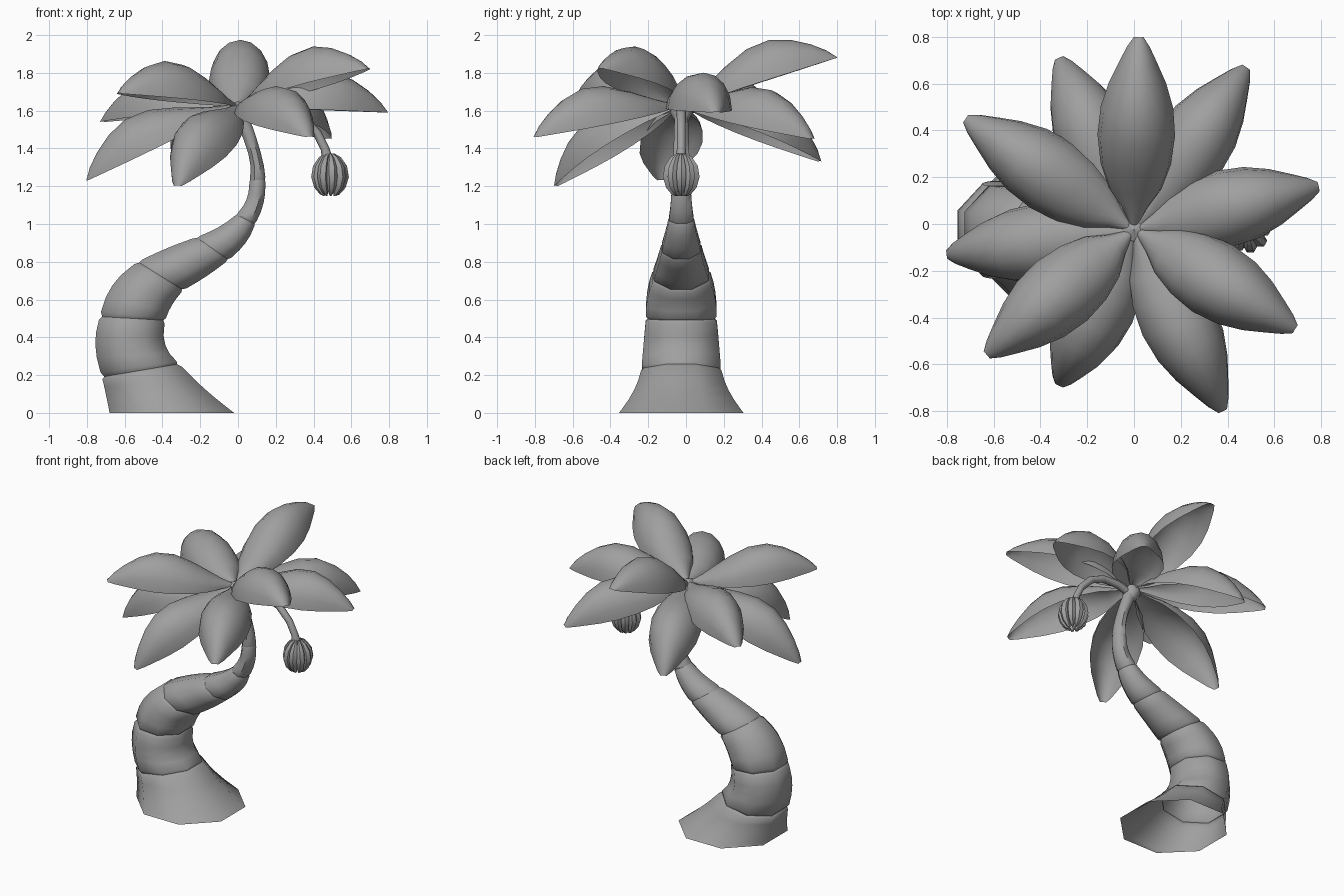
import bpy, math
from mathutils import Vector

cube = bpy.data.objects.get("Cube")
if cube:
    bpy.data.objects.remove(cube)

grey = bpy.data.materials.new("plain_grey")
grey.use_nodes = True
colour = (0.35, 0.35, 0.35, 1)
grey.diffuse_color = colour
grey.node_tree.nodes["Principled BSDF"].inputs["Base Color"].default_value = colour

CY = -0.025  # trunk and fruit lie in this plane


def skin(name, rows, closed=True, angle=50):
    """Join rows of points into one smooth surface."""
    n = len(rows[0])
    verts = [p for row in rows for p in row]
    faces = []
    for i in range(len(rows) - 1):
        for j in range(n if closed else n - 1):
            k = (j + 1) % n
            faces.append((i * n + j, i * n + k, (i + 1) * n + k, (i + 1) * n + j))
    mesh = bpy.data.meshes.new(name)
    mesh.from_pydata(verts, [], faces)
    mesh.materials.append(grey)
    obj = bpy.data.objects.new(name, mesh)
    bpy.context.collection.objects.link(obj)
    bpy.ops.object.select_all(action="DESELECT")
    obj.select_set(True)
    bpy.context.view_layer.objects.active = obj
    bpy.ops.object.shade_smooth_by_angle(angle=math.radians(angle))
    return obj


def tube(name, path, radii, sides):
    """Round tube along a path, with one radius per point."""
    pts = [Vector(p) for p in path]
    rows = []
    for i, p in enumerate(pts):
        t = (pts[min(i + 1, len(pts) - 1)] - pts[max(i - 1, 0)]).normalized()
        u = t.cross(Vector((0, 1, 0)))
        if u.length < 0.1:
            u = t.cross(Vector((1, 0, 0)))
        u.normalize()
        v = t.cross(u)
        turn = [math.tau * k / sides for k in range(sides)]
        rows.append([p + radii[i] * (u * math.cos(a) + v * math.sin(a)) for a in turn])
    return skin(name, rows)


# Trunk: alternating joint and mid rings (left x, left z, right x, right z, half depth)
rings = [
    (-.68, 0, -.02, 0, .33), (-.70, .10, -.18, .13, .25),
    (-.72, .19, -.31, .26, .21), (-.755, .36, -.385, .36, .2),
    (-.73, .51, -.385, .49, .187), (-.665, .675, -.35, .57, .18),
    (-.53, .80, -.29, .65, .15), (-.38, .87, -.165, .725, .125),
    (-.22, .93, -.05, .81, .105), (-.1, .985, .04, .90, .085),
    (-.01, 1.05, .09, 1.0, .066), (.045, 1.13, .135, 1.11, .055),
    (.06, 1.23, .145, 1.235, .05), (.055, 1.37, .12, 1.38, .042),
    (-.03, 1.58, .04, 1.62, .035)]


def trunk_ring(segment, t, scale):
    a, m, b = rings[2 * segment:2 * segment + 3]
    wa, wm, wb = (1 - t) * (1 - 2 * t), 4 * t * (1 - t), t * (2 * t - 1)
    lx, lz, rx, rz, d = [wa * p + wm * q + wb * r for p, q, r in zip(a, m, b)]
    centre = Vector(((lx + rx) / 2, CY, (lz + rz) / 2))
    across = Vector(((rx - lx) / 2, 0, (rz - lz) / 2))
    s = scale / math.cos(math.pi / 8)
    turn = [math.tau * (k + 0.5) / 8 for k in range(8)]
    return [centre + s * (across * math.cos(a) + Vector((0, d * math.sin(a), 0))) for a in turn]


for i in range(7):
    steps = [(0, 1 if i == 0 else .94), (.07, 1), (.3, 1), (.5, 1), (.7, 1), (.94, 1), (1, .94)]
    skin(f"trunk_segment_{i + 1}", [trunk_ring(i, t, s) for t, s in steps])

# Collar under the leaves
tube("crown_collar", [(.02, CY, 1.54), (0, CY, 1.59), (0, CY, 1.63), (0, CY, 1.65)],
     [.035, .06, .05, .002], 8)

# Leaves: arched open shells (position along leaf, half width, arch height)
leaf_profile = [(0, .012, .015), (.1, .055, .045), (.2, .112, .085), (.33, .15, .14),
                (.48, .166, .19), (.63, .155, .2), (.76, .122, .165), (.87, .08, .11),
                (.95, .048, .055), (1, .02, .004)]
leaf_tips = [(.02, .80, 1.88), (.48, .67, 1.45), (.79, .16, 1.59), (.69, -.45, 1.82),
             (.38, -.80, 1.46), (-.32, -.69, 1.2), (-.63, -.56, 1.69), (-.8, -.13, 1.23),
             (-.72, .45, 1.54), (-.32, .71, 1.33)]
for i, tip in enumerate(leaf_tips):
    tip = Vector(tip)
    out = Vector((tip.x, tip.y - CY, 0)).normalized()
    base = Vector((0, CY, 1.62)) + out * 0.015
    axis = tip - base
    side = Vector((-out.y, out.x, 0))
    up = axis.cross(side).normalized()
    rows = []
    for t, w, h in leaf_profile:
        arc = [math.pi * k / 8 for k in range(9)]
        rows.append([base + axis * t - side * w * math.cos(a) + up * h * math.sin(a) for a in arc])
    skin(f"leaf_{i + 1}", rows, closed=False, angle=60)

# Fruit stem
tube("fruit_stem", [(0, CY, 1.58), (.12, CY, 1.615), (.24, CY, 1.61), (.34, CY, 1.565),
                    (.42, CY, 1.48), (.46, CY, 1.40), (.475, CY, 1.34)],
     [.025, .025, .025, .024, .023, .023, .03], 8)

# Fruit bunch: curved pods around the end of the stem
pods = 9
pod_shape = [(.02, 1.37, .006), (.045, 1.345, .017), (.066, 1.30, .027), (.073, 1.25, .029),
             (.062, 1.20, .024), (.042, 1.165, .014), (.03, 1.15, .004)]
for i in range(pods):
    a = math.tau * i / pods
    path = [(.485 + r * math.cos(a), CY + r * math.sin(a), z) for r, z, w in pod_shape]
    tube(f"fruit_pod_{i + 1}", path, [w for r, z, w in pod_shape], 6)
